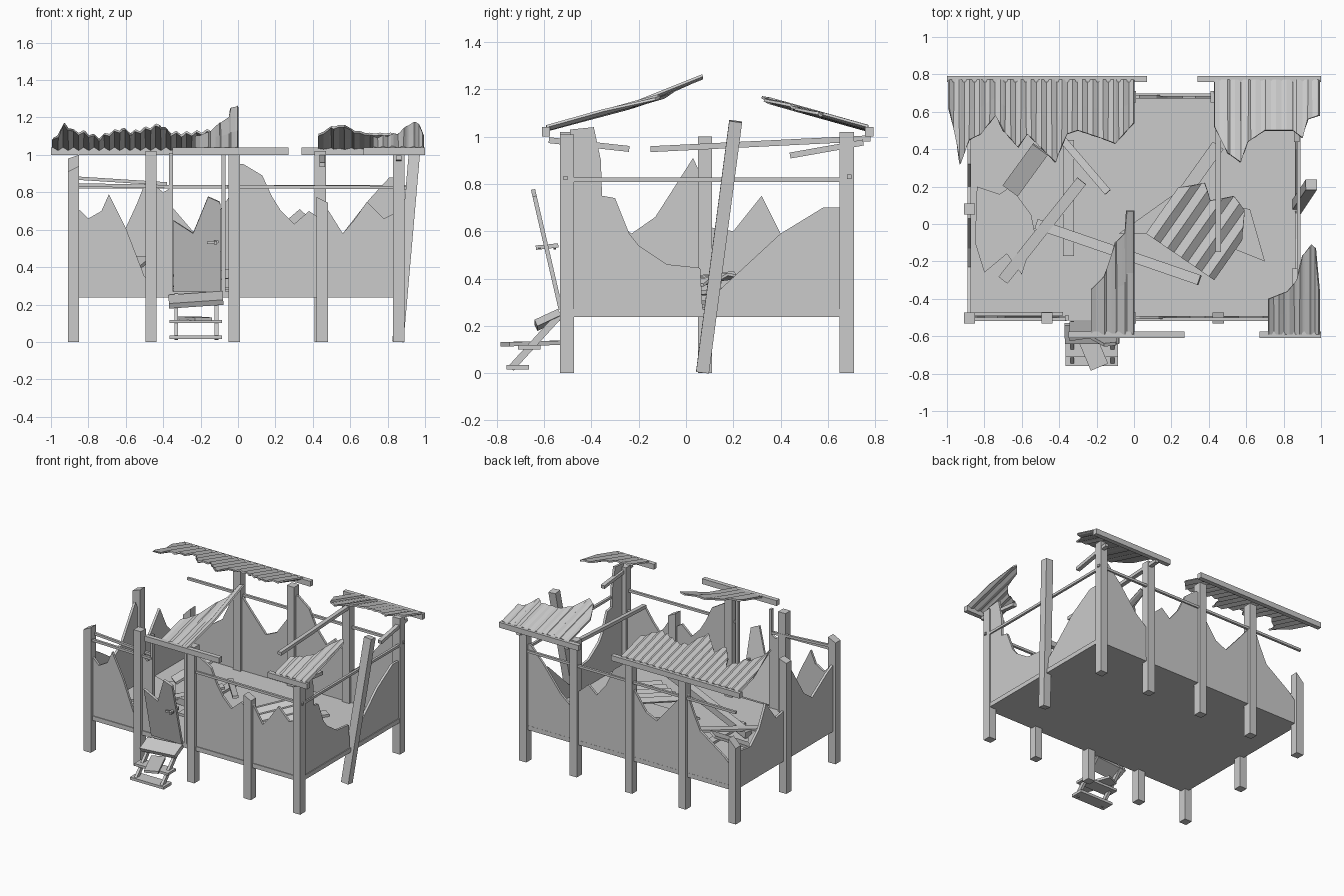
import bpy, bmesh, math, random
from mathutils import Vector, Matrix

if "Cube" in bpy.data.objects:
    bpy.data.objects.remove(bpy.data.objects["Cube"])

random.seed(4)

def finish(name, bm):
    bmesh.ops.recalc_face_normals(bm, faces=bm.faces)
    me = bpy.data.meshes.new(name)
    bm.to_mesh(me)
    bm.free()
    ob = bpy.data.objects.new(name, me)
    bpy.context.collection.objects.link(ob)
    return ob

def box(name, lo, hi, slant=0):
    """Axis-aligned box, top optionally cut at a slant."""
    bm = bmesh.new()
    bmesh.ops.create_cube(bm, size=1)
    for v in bm.verts:
        top = v.co.z > 0
        s = v.co.x * slant if top else 0
        v.co = Vector([lo[i] + (v.co[i] + .5) * (hi[i] - lo[i]) for i in range(3)])
        v.co.z += s
    return finish(name, bm)

def beam(name, a, b, w=.03, h=.03, roll=0):
    """Rectangular bar from a to b; w is the horizontal width."""
    a, b = Vector(a), Vector(b)
    d = (b - a).normalized()
    ref = Vector((0, 0, 1)) if abs(d.z) < .9 else Vector((0, 1, 0))
    side = d.cross(ref).normalized()
    up = side.cross(d)
    rot = Matrix((d, side, up)).transposed() @ Matrix.Rotation(roll, 3, 'X')
    bm = bmesh.new()
    bmesh.ops.create_cube(bm, size=1)
    for v in bm.verts:
        v.co = (a + b) / 2 + rot @ Vector((v.co.x * (b - a).length, v.co.y * w, v.co.z * h))
    return finish(name, bm)

def plate(name, pts, thick, mat):
    """2D outline extruded by thick, centred, then placed by mat."""
    bm = bmesh.new()
    f = bm.faces.new([bm.verts.new((x, y, -thick / 2)) for x, y in pts])
    r = bmesh.ops.extrude_face_region(bm, geom=[f])
    bmesh.ops.translate(bm, vec=(0, 0, thick), verts=[v for v in r['geom'] if isinstance(v, bmesh.types.BMVert)])
    bm.transform(mat)
    return finish(name, bm)

XZ = Matrix(((1, 0, 0, 0), (0, 0, 1, 0), (0, 1, 0, 0), (0, 0, 0, 1)))
YZ = Matrix(((0, 0, 1, 0), (1, 0, 0, 0), (0, 1, 0, 0), (0, 0, 0, 1)))

def wall(name, pos, top, along_x):
    """Broken wall panel with a jagged top."""
    pts = [(top[0][0], .24)] + top + [(top[-1][0], .24)]
    off = (0, pos, 0) if along_x else (pos, 0, 0)
    return plate(name, pts, .018, Matrix.Translation(off) @ (XZ if along_x else YZ))

def lerp(pts, x):
    for (x0, y0), (x1, y1) in zip(pts, pts[1:]):
        if x <= x1:
            return y0 + (y1 - y0) * (x - x0) / (x1 - x0)
    return pts[-1][1]

def sheet(name, edge, y0, profile, pitch=.055, amp=.009):
    """Corrugated sheet from eave y0 to the jagged edge; profile gives z by distance."""
    x0, x1 = edge[0][0], edge[-1][0]
    xs = sorted({round(x0 + i * pitch / 2, 4) for i in range(int((x1 - x0) / pitch * 2) + 1)}
                | {p[0] for p in edge})
    bm = bmesh.new()
    rows = []
    for x in xs:
        ph = (x / pitch) % 1
        wave = amp * (abs(ph - .5) * 4 - 1)
        ye = lerp(edge, x)
        row = []
        for t in (0, .5, 1):
            y = y0 + (ye - y0) * t
            row.append(bm.verts.new((x, y, lerp(profile, abs(y - y0)) + wave)))
        rows.append(row)
    for a, b in zip(rows, rows[1:]):
        for i in range(2):
            bm.faces.new((a[i], b[i], b[i + 1], a[i + 1]))
    ob = finish(name, bm)
    m = ob.modifiers.new("thickness", 'SOLIDIFY')
    m.thickness = .012
    m.offset = 0
    return ob

# floor
box("floor", (-.885, -.515, .237), (.885, .69, .27))

# posts
for i, (x, y, h, s) in enumerate([
        (-.88, -.503, .925, .03), (-.465, -.503, 1.02, 0), (-.02, -.503, 1.02, 0),
        (.45, -.503, .76, -.03), (.86, -.503, 1.01, 0), (-.88, .08, .99, .02),
        (-.88, .68, .6, .06), (-.465, .68, 1.02, 0), (-.02, .68, 1.02, 0),
        (.44, .68, 1.02, 0), (.86, .68, 1.02, 0)]):
    box(f"post_{i}", (x - .03, y - .03, 0), (x + .03, y + .03, h), s)
beam("leaning_post", (.855, .07, .004), (.948, .21, 1.065), .06, .055)

# front walls
wall("front_wall_a", -.5, [(-.86, .71), (-.84, .7), (-.8, .66), (-.73, .7), (-.69, .79),
                           (-.6, .61), (-.5, .35), (-.46, .33)], True)
wall("front_wall_b", -.5, [(-.45, .84), (-.4, .8), (-.365, .82)], True)
wall("front_wall_c", -.5, [(0, .95), (.03, .95), (.13, .89), (.18, .78), (.23, .7), (.3, .63),
                           (.38, .7), (.44, .66)], True)
wall("front_wall_d", -.5, [(.46, .74), (.56, .58), (.62, .65), (.69, .75), (.78, .66), (.86, .7)], True)
# back walls
wall("back_wall_a", .68, [(-.87, .4), (-.8, .47), (-.6, .61), (-.54, .74), (-.47, .92)], True)
wall("back_wall_b", .68, [(-.46, .85), (-.36, .73), (-.24, .59), (-.15, .63), (-.03, .8)], True)
wall("back_wall_c", .68, [(-.01, .95), (.03, .95), (.12, .88), (.18, .75), (.26, .65), (.33, .71), (.43, .62)], True)
wall("back_wall_d", .68, [(.44, .48), (.56, .58), (.7, .76), (.81, .88), (.86, .88)], True)
# side walls
wall("left_wall_a", -.88, [(-.5, .75), (-.4, .7), (-.23, .59), (-.13, .66), (.03, .91), (.08, .8)], False)
wall("left_wall_b", -.88, [(.08, .62), (.2, .6), (.32, .75), (.4, .59), (.5, .5), (.67, .52)], False)
wall("right_wall_a", .87, [(-.49, 1.03), (-.39, 1.04), (-.36, .9), (-.355, .75), (-.3, .74), (-.24, .59),
                           (-.2, .54), (-.08, .46), (.06, .445), (.07, .27)], False)
wall("right_wall_b", .87, [(.09, .3), (.14, .35), (.4, .59), (.58, .7), (.67, .7)], False)

# rails round the walls
beam("front_rail_left", (-.88, -.51, .84), (-.36, -.51, .83), .018, .018)
beam("front_rail_right", (-.06, -.51, .83), (.9, -.51, .825), .018, .018)
beam("front_rail_loose", (-.85, -.48, .875), (-.38, -.48, .845), .018, .018)
beam("back_rail", (-.9, .69, .83), (.9, .69, .83), .018, .018)
beam("right_rail", (.88, -.53, .818), (.88, .7, .818), .018, .018)

# broken tie beams under the roof
beam("tie_beam_middle", (.45, -.15, .947), (.45, .78, .993), .03, .025)
beam("tie_beam_front", (.86, -.58, .985), (.86, -.24, .948), .03, .025)
beam("tie_beam_back", (.87, .44, .92), (.87, .75, .975), .03, .025)

# eave boards
for name, xa, xb, y in [("front_eave_left", -.35, .27, -.592), ("front_eave_right", .67, 1, -.592),
                        ("back_eave_left", -1, .07, .775), ("back_eave_right", .34, 1, .775)]:
    box(name, (xa, y - .017, 1), (xb, y + .017, 1.04))

# broken corrugated roof
slope = [(0, 1.035), (.5, 1.175), (1, 1.3)]
sheet("back_roof_left", [(-.99, .62), (-.96, .5), (-.93, .32), (-.88, .45), (-.82, .48), (-.74, .58), (-.7, .5),
                         (-.62, .41), (-.57, .48), (-.5, .41), (-.42, .33), (-.36, .48), (-.3, .5),
                         (-.18, .46), (-.1, .43), (0, .54)], .77, slope)
sheet("back_roof_right", [(.43, .52), (.5, .38), (.57, .33), (.61, .44), (.7, .5), (.85, .5), (.9, .46),
                          (.93, .56), (.99, .58)], .77, slope)
sheet("front_roof_left", [(-.23, -.35), (-.16, -.28), (-.1, -.1), (-.05, -.05), (-.04, .07), (0, .07)],
      -.59, [(0, 1.03), (.47, 1.155), (.66, 1.25), (1, 1.4)])
sheet("front_roof_right", [(.72, -.4), (.82, -.36), (.87, -.3), (.9, -.17), (.95, -.11), (.97, -.13), (.99, -.35)],
      -.59, slope)

# door frame, broken door and handle
for x in (-.358, -.078):
    box("door_jamb", (x - .01, -.515, .25), (x + .01, -.49, 1.01))
tilt = Matrix.Translation((0, -.53, .27)) @ Matrix.Rotation(math.radians(13), 4, 'X')
plate("door", [(-.345, 0), (-.09, 0), (-.095, .49), (-.16, .52), (-.2, .42), (-.24, .32), (-.345, .39)],
      .018, tilt @ XZ)
beam("door_handle_spindle", (-.12, -.635, .53), (-.12, -.54, .54), .018, .018)
for y in (-.62, -.555):
    beam("door_handle", (-.165, y, .53), (-.105, y, .535), .012, .014)

# front steps
for x in (-.33, -.115):
    beam("step_stringer", (x, -.74, .02), (x, -.53, .25), .02, .03)
box("step_low", (-.365, -.76, .015), (-.085, -.665, .035))
box("step_mid", (-.365, -.71, .1), (-.085, -.615, .118))
beam("step_top", (-.37, -.585, .215), (-.08, -.585, .235), .11, .03, math.radians(-25))
beam("loose_step", (-.275, -.55, .128), (-.185, -.765, .122), .1, .018)

# rubble inside
beam("fallen_beam", (-.52, .0, .3), (.35, -.3, .42), .055, .05)
for i, (a, b) in enumerate([((-.7, -.3, .29), (-.28, .23, .36)), ((-.38, .45, .3), (-.14, .17, .34)),
                            ((-.35, .45, .28), (-.35, -.17, .28)), ((.15, .0, .28), (.45, .42, .28)),
                            ((-.66, .18, .32), (-.5, .4, .45))]):
    beam(f"plank_{i}", a, b, (.06, .04, .06, .07, .1)[i], .018)
plate("fallen_sheet_left", [(-.84, .2), (-.72, .16), (-.66, .2), (-.55, .05), (-.53, -.05), (-.6, -.27),
                            (-.68, -.16), (-.8, -.26), (-.85, -.1)], .015, Matrix.Translation((0, 0, .3)))
fallen = sheet("fallen_roof_sheet", [(-.22, .1), (-.12, .2), (-.04, .14), (.05, .23), (.14, .2), (.22, .06)],
               -.2, [(0, 0), (1, .1)], .09, .014)
fallen.matrix_world = Matrix.Translation((.36, -.01, .36)) @ Matrix.Rotation(-.6, 4, 'Z') @ Matrix.Rotation(.12, 4, 'Y')
plate("fallen_wall_piece", [(-.08, -.05), (.2, .15), (.45, .1), (.62, .08), (.7, -.2), (.5, -.12), (.3, -.05)],
      .015, Matrix.Translation((0, 0, .285)))
